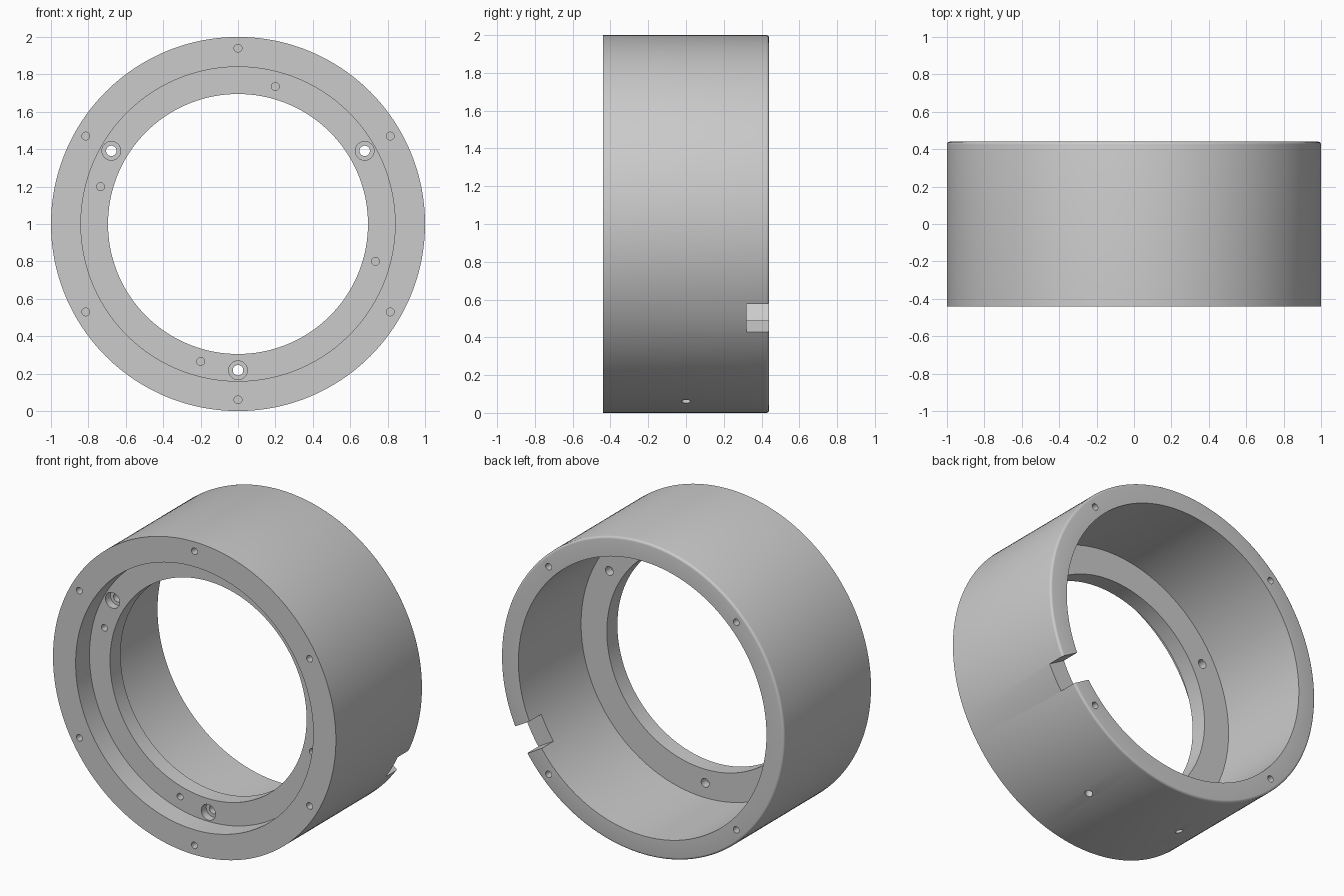
import bpy, bmesh
from math import sin, cos, pi, radians
from mathutils import Matrix, Vector

if "Cube" in bpy.data.objects:
    bpy.data.objects.remove(bpy.data.objects["Cube"])

CENTRE = Vector((0, 0, 1))


def lathe(bm, profile, segs, matrix, closed=False):
    """Revolve (radius, height) points about the local y axis."""
    rings = [[bm.verts.new(matrix @ Vector((r * cos(2 * pi * i / segs), h, r * sin(2 * pi * i / segs))))
              for i in range(segs)] for r, h in profile]
    for k in range(len(rings) if closed else len(rings) - 1):
        a, b = rings[k], rings[(k + 1) % len(rings)]
        for i in range(segs):
            j = (i + 1) % segs
            bm.faces.new((a[i], a[j], b[j], b[i]))


def make_object(name, bm):
    bmesh.ops.remove_doubles(bm, verts=bm.verts, dist=1e-5)
    bmesh.ops.recalc_face_normals(bm, faces=bm.faces)
    mesh = bpy.data.meshes.new(name)
    bm.to_mesh(mesh)
    bm.free()
    ob = bpy.data.objects.new(name, mesh)
    bpy.context.collection.objects.link(ob)
    return ob


def polar(radius, deg, y=0.0):
    a = radians(deg)
    return CENTRE + Vector((radius * cos(a), y, radius * sin(a)))


def hole(bm, radius, deg, r, y0, y1):
    """Round cutter parallel to the ring axis."""
    lathe(bm, [(0, y0), (r, y0), (r, y1), (0, y1)], 24, Matrix.Translation(polar(radius, deg)))


# Ring body: front recess, inner flange, deep rear bore, rounded rear edge
f = 0.015
fillet = [(1 - f + f * cos(t), 0.44 - f + f * sin(t)) for t in (i * pi / 8 for i in range(5))]
profile = [(0.84, -0.44), (1, -0.44)] + fillet + [
    (0.877, 0.44), (0.877, -0.193), (0.695, -0.193), (0.695, -0.30), (0.84, -0.30)]
bm = bmesh.new()
lathe(bm, profile, 192, Matrix.Translation(CENTRE), closed=True)
ring = make_object("ring_housing", bm)

cut = bmesh.new()
# Front face and rear face screw holes
for k in range(6):
    hole(cut, 0.94, 30 + 60 * k, 0.021, -0.6, -0.33)
for k in range(4):
    hole(cut, 0.938, 45 + 90 * k, 0.021, 0.33, 0.6)
# Blind holes in the flange
for x, z in ((0.2, 0.735), (-0.735, 0.2), (0.735, -0.2), (-0.2, -0.735)):
    lathe(cut, [(0, -0.36), (0.021, -0.36), (0.021, -0.24), (0, -0.24)], 24,
          Matrix.Translation(CENTRE + Vector((x, 0, z))))
# Counterbored through holes in the flange
for deg in (30, 150, 270):
    lathe(cut, [(0, -0.36), (0.05, -0.36), (0.05, -0.25), (0.028, -0.25), (0.028, -0.12), (0, -0.12)],
          32, Matrix.Translation(polar(0.782, deg)))
# Blind radial holes underneath
for deg in (-70, -110):
    d = Vector((cos(radians(deg)), 0, sin(radians(deg))))
    rot = Vector((0, 1, 0)).rotation_difference(d).to_matrix().to_4x4()
    lathe(cut, [(0, 0.92), (0.024, 0.92), (0.024, 1.1), (0, 1.1)], 24, Matrix.Translation(CENTRE) @ rot)
# Rear edge notch
bmesh.ops.create_cube(cut, size=1, matrix=Matrix.Translation(polar(0.95, -30, 0.46))
                      @ Matrix.Rotation(radians(30), 4, 'Y') @ Matrix.Diagonal((0.3, 0.28, 0.172, 1)))
cutter = make_object("hole_cutter", cut)
cutter.hide_render = True

# Cut all holes, then smooth
mod = ring.modifiers.new("holes", 'BOOLEAN')
mod.operation = 'DIFFERENCE'
mod.solver = 'EXACT'
mod.object = cutter
bpy.context.view_layer.objects.active = ring
ring.select_set(True)
bpy.ops.object.modifier_apply(modifier=mod.name)
bpy.data.objects.remove(cutter)
bpy.ops.object.shade_smooth_by_angle(angle=radians(30))
